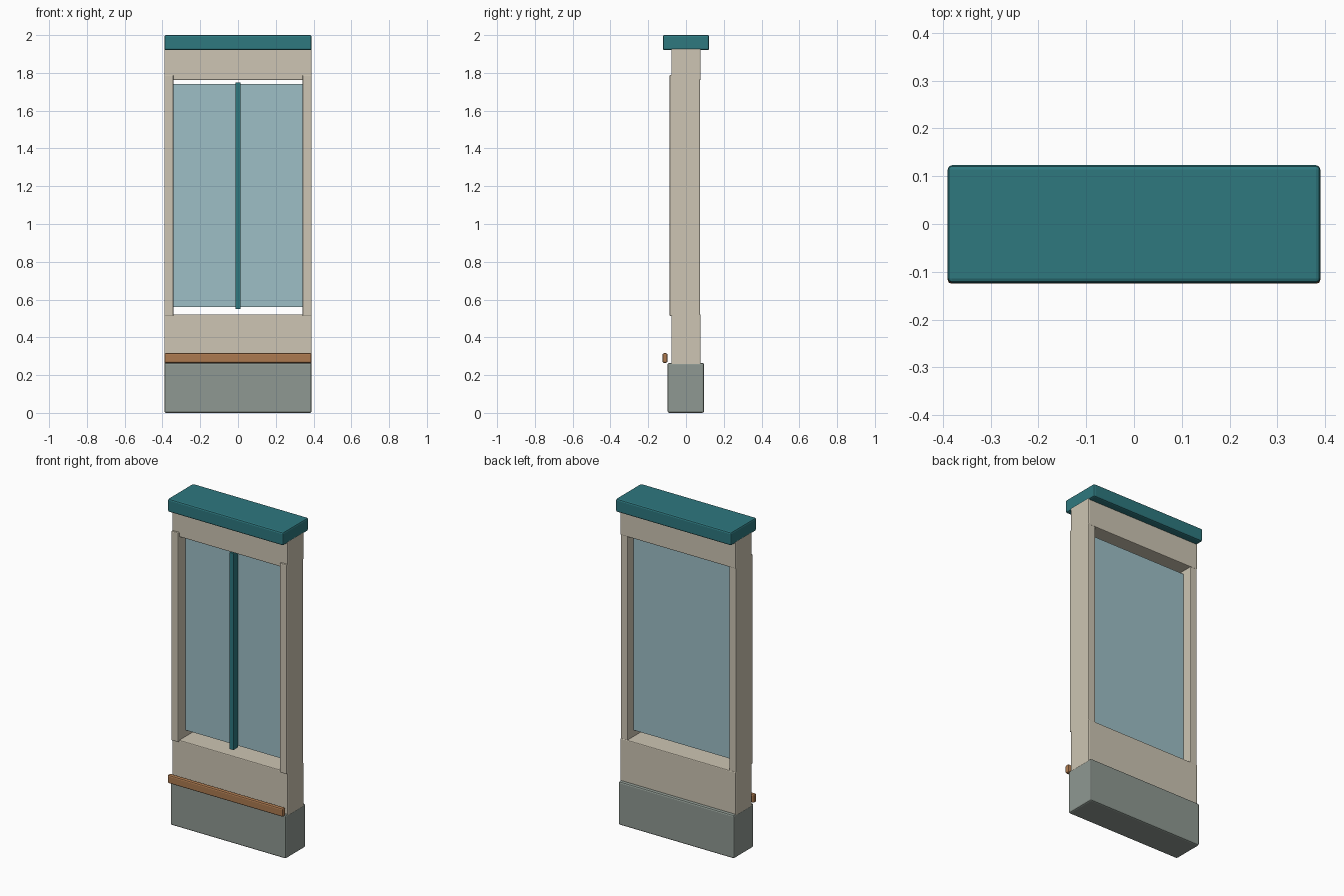
import bpy, bmesh

if "Cube" in bpy.data.objects:
    bpy.data.objects.remove(bpy.data.objects["Cube"])


def material(name, rgb):
    # sRGB 0-255 to linear diffuse colour
    m = bpy.data.materials.new(name)
    lin = [((c / 255 + 0.055) / 1.055) ** 2.4 for c in rgb]
    m.diffuse_color = (*lin, 1)
    m.use_nodes = True
    m.node_tree.nodes["Principled BSDF"].inputs["Base Color"].default_value = m.diffuse_color
    return m


teal = material("teal", (46, 120, 127))
beige = material("beige", (205, 197, 179))
grey = material("stone_grey", (143, 153, 146))
copper = material("copper", (172, 122, 80))
glass = material("glass_blue", (158, 191, 198))


def box(name, mat, x, y, z, bevel=0.0):
    # box from (min, max) pairs with a small edge bevel
    bm = bmesh.new()
    bmesh.ops.create_cube(bm, size=1)
    for v in bm.verts:
        v.co = [r[0] if c < 0 else r[1] for c, r in zip(v.co, (x, y, z))]
    me = bpy.data.meshes.new(name)
    bm.to_mesh(me)
    bm.free()
    me.materials.append(mat)
    ob = bpy.data.objects.new(name, me)
    bpy.context.collection.objects.link(ob)
    if bevel:
        b = ob.modifiers.new("bevel", "BEVEL")
        b.width = bevel
        b.segments = 2
    return ob


W = (-0.39, 0.39)

# plinth, lower panel, header and cap
box("plinth", grey, W, (-0.0975, 0.0955), (0, 0.265), 0.009)
box("lower_panel", beige, W, (-0.077, 0.077), (0.255, 0.522), 0.005)
box("header", beige, W, (-0.077, 0.077), (1.762, 1.93), 0.005)
box("cap", teal, W, (-0.123, 0.123), (1.92, 2.0), 0.009)

# side posts
for side, x in (("left", (-0.39, -0.342)), ("right", (0.342, 0.39))):
    box(side + "_post", beige, x, (-0.087, 0.075), (0.512, 1.79), 0.005)

# window pane and central mullion
box("window_pane", glass, (-0.345, 0.345), (-0.016, 0.016), (0.56, 1.742))
box("mullion", teal, (-0.0135, 0.0135), (-0.063, -0.015), (0.55, 1.75), 0.003)

# bumper rail in front of the lower panel
box("bumper_rail", copper, W, (-0.125, -0.098), (0.265, 0.316), 0.008)
